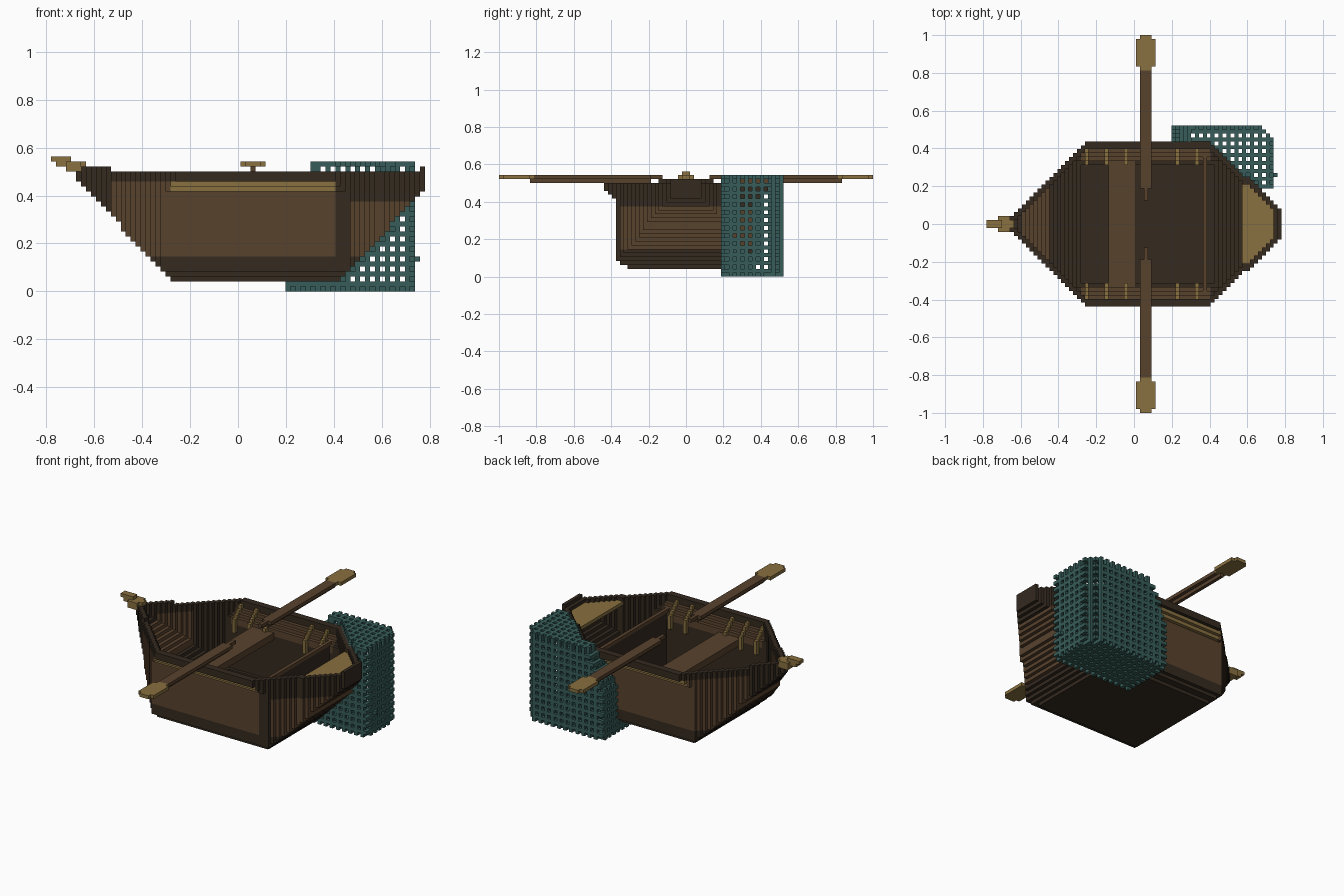
import bpy
import bmesh

if "Cube" in bpy.data.objects:
    bpy.data.objects.remove(bpy.data.objects["Cube"])

V = 1 / 48            # block size; cell (i, j, k) spans one block
X0 = 37.5             # i is counted from the left tip


def material(name, rgb):
    m = bpy.data.materials.new(name)
    lin = [((c + 0.055) / 1.055) ** 2.4 for c in rgb]
    m.diffuse_color = (*lin, 1)
    m.use_nodes = True
    m.node_tree.nodes["Principled BSDF"].inputs["Base Color"].default_value = m.diffuse_color
    return m


DARK, BROWN, GOLD, TEAL = range(4)
MATS = [material("dark wood", (0.205, 0.165, 0.125)),
        material("brown wood", (0.345, 0.26, 0.18)),
        material("golden wood", (0.535, 0.44, 0.25)),
        material("teal net", (0.215, 0.365, 0.35))]

# the four corners of each block side, by direction
SIDES = {(1, 0, 0): ((1, 0, 0), (1, 1, 0), (1, 1, 1), (1, 0, 1)),
         (-1, 0, 0): ((0, 0, 0), (0, 0, 1), (0, 1, 1), (0, 1, 0)),
         (0, 1, 0): ((0, 1, 0), (0, 1, 1), (1, 1, 1), (1, 1, 0)),
         (0, -1, 0): ((0, 0, 0), (1, 0, 0), (1, 0, 1), (0, 0, 1)),
         (0, 0, 1): ((0, 0, 1), (1, 0, 1), (1, 1, 1), (0, 1, 1)),
         (0, 0, -1): ((0, 0, 0), (0, 1, 0), (1, 1, 0), (1, 0, 0))}


def build(name, cells):
    """Make one object from {(i, j, k): colour}, keeping only exposed sides."""
    bm = bmesh.new()
    verts = {}
    for (i, j, k), colour in cells.items():
        for (a, b, c), corners in SIDES.items():
            if (i + a, j + b, k + c) in cells:
                continue
            ring = []
            for p, q, r in corners:
                key = (i + p, j + q, k + r)
                if key not in verts:
                    verts[key] = bm.verts.new(((key[0] - X0) * V, key[1] * V, key[2] * V))
                ring.append(verts[key])
            bm.faces.new(ring).material_index = colour
    mesh = bpy.data.meshes.new(name)
    bm.to_mesh(mesh)
    bm.free()
    for m in MATS:
        mesh.materials.append(m)
    obj = bpy.data.objects.new(name, mesh)
    bpy.context.collection.objects.link(obj)
    return obj


def off(j):
    """Distance of a cell from the centre line, in whole blocks."""
    return j if j >= 0 else -j - 1


# Hull form: upright sides on a pointed plan, ends cut off by slanting keels
def half_width(i, k):
    k = min(k, 23)
    w = {2: 15, 3: 17, 20: 19, 21: 20, 22: 21, 23: 21}.get(k, 18)
    left = max(5, 24 - 0.95 * (k - 2))
    right = min(75, 58 + 0.95 * (k - 2))
    x = i + 0.5
    if x < left or x > right:
        return 0
    return min(w, 1 + (x - 5), 3.5 + 18 * (75 - x) / 19)


def solid(i, j, k):
    return k >= 2 and off(j) + 0.5 < half_width(i, k)


def hollow(i, j, k):
    return all(solid(*c) for c in ((i, j, k), (i + 2, j, k), (i - 2, j, k), (i, j + 2, k),
                                   (i, j - 2, k), (i, j, k - 2)))


def outside(i, j, k):
    return not all(solid(*c) for c in ((i + 1, j, k), (i - 1, j, k), (i, j + 1, k),
                                       (i, j - 1, k), (i, j, k - 1)))


def hull_colour(i, j, k):
    if k >= 22 or k < 7:
        return DARK
    if not outside(i, j, k):
        return BROWN if (k >= 18 and 24 <= i < 57) or 9 <= i < 16 else DARK
    if k >= 20 and 24 <= i < 57:
        return GOLD                      # rubbing strake
    if i < 12 or (i > 58 and k > 17) or (i in (57, 58, 59)):
        return DARK
    return BROWN


SPACE = [(i, j, k) for i in range(75) for j in range(-22, 22) for k in range(2, 25)]
inner = {c for c in SPACE if hollow(*c)}
build("hull", {c: hull_colour(*c) for c in SPACE if solid(*c) and c not in inner
               and (c[2] < 24 or c[0] < 12 or c[0] >= 74)})

# Fittings fill slices of the hollow inside
build("seat", {c: BROWN for c in inner if 31 <= c[0] < 38 and c[2] in (17, 18)})
build("bulkhead", {c: BROWN if c[2] == 20 else DARK for c in inner
                   if c[0] == 55 and c[2] <= 20})
build("bow_deck", {c: GOLD for c in inner if c[0] >= 65 and c[2] == 22})
build("ribs", {(i, j, k): GOLD for i, j, k in inner
               if i in (25, 30, 35, 48, 53) and 16 <= k < 23
               and (i, j + (1 if j >= 0 else -1), k) not in inner})

# Figurehead: three stacked blocks reaching forward
head = {}
for i0, i1, w, k in ((3, 7, 2, 24), (1, 7, 1, 25), (3, 6, 2, 25), (0, 4, 1, 26)):
    for i in range(i0, i1):
        for j in range(-w, w):
            head[i, j, k] = GOLD
build("figurehead", head)

# Oars: T-section shaft, thin handle and flat blade
for side, name in ((0, "oar_back"), (1, "oar_front")):
    oar = {}
    for m in range(6, 48):
        j = -m - 1 if side else m
        reach = 0 if m < 9 else 2 if 40 <= m < 47 else 1
        for i in range(40 - reach, 41 + reach):
            oar[i, j, 25] = GOLD if m >= 39 else BROWN
        if 9 <= m < 40:
            oar[40, j, 24] = BROWN
    build(name, oar)

# Net: hollow bag with square holes, slanted on its left and hugging the hull
net = {}
for k in range(26):
    left = 47 + max(0, (k - 12) * 5 // 12)
    for i in range(left, 73):
        for j in range(9, 25):
            corner = (72 - i) + (24 - j)
            if solid(i, j, k) or corner < 3:
                continue
            a, b, c = (73 - i) % 2, (25 - j) % 2, (k + 1) % 2
            walls = []
            if i == 72 or i == left:
                walls.append(b and c)
            if j == 24 or j == 9:
                walls.append(a and c)
            if k == 0 or k == 25:
                walls.append(a and b)
            if corner == 3:
                walls.append(c and a)
            if not walls and any(solid(i + p, j + q, k + r) for p, q, r in SIDES):
                walls.append((i + j + k) % 2)
            if walls and not any(walls):
                net[i, j, k] = TEAL
net[73, 12, 6] = TEAL
build("net", net)
